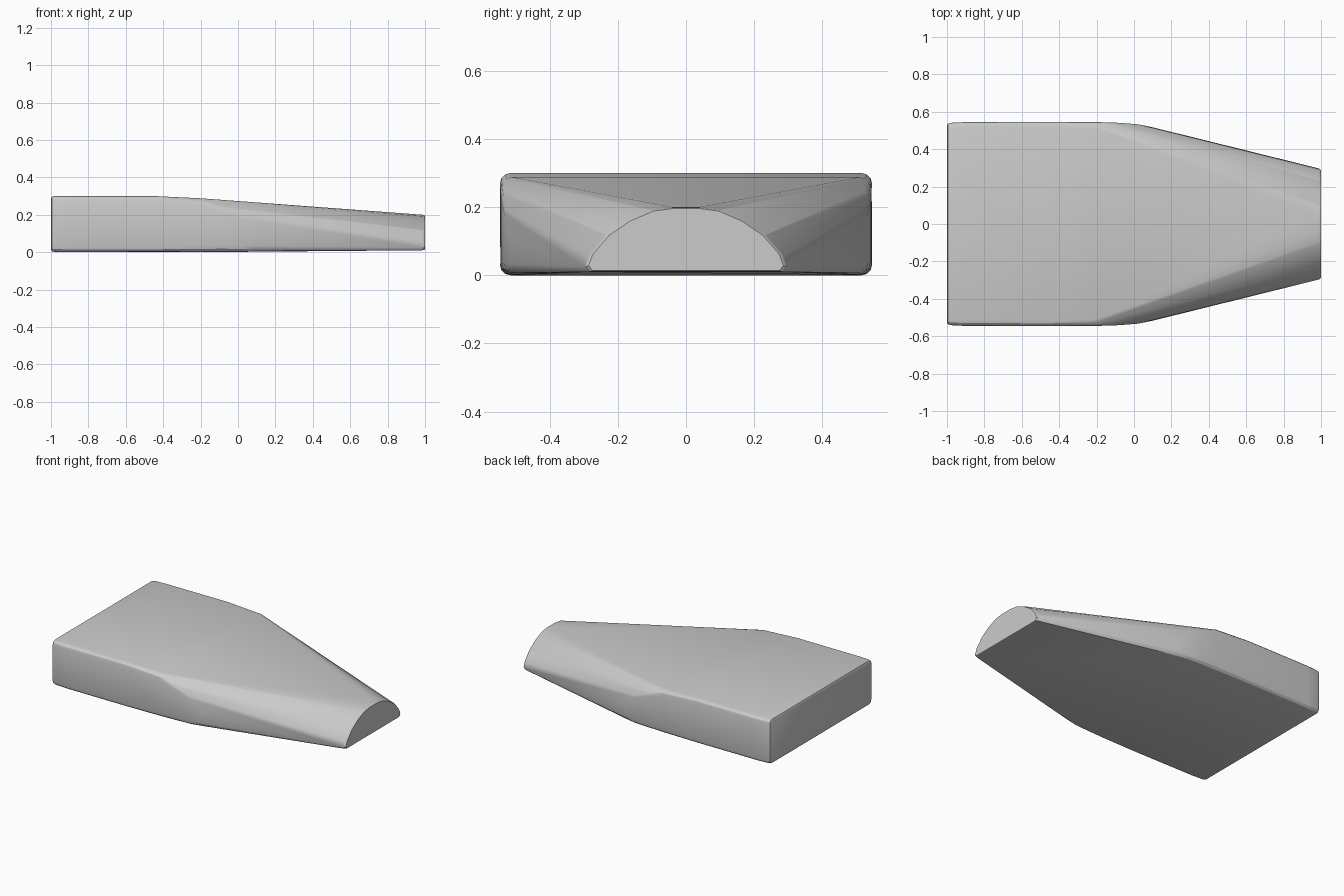
import bpy, bmesh
from math import sin, cos, pi

if "Cube" in bpy.data.objects:
    bpy.data.objects.remove(bpy.data.objects["Cube"])


def rounded_section(x, w, bottom, top, r):
    """Rectangular cross-section with rounded corners."""
    pts = []
    for sy in (-1, 1):
        for zc, sz in ((bottom + r, -1), (top - r, 1)):
            for i in range(4):
                a = i * pi / 6
                pts.append((x, sy * (w - r + r * cos(a)), zc + sz * r * sin(a)))
    return pts


def arch_section(x, inset):
    """Low arch cross-section at the narrow nose."""
    half = [(0.04, 0.2), (0.10, 0.192), (0.17, 0.162), (0.235, 0.118),
            (0.285, 0.06), (0.298, 0.025), (0.285, 0.01)]
    pts = []
    for y, z in half:
        k = 1 - inset / 0.25
        for s in (-1, 1):
            pts.append((x, s * y * k, 0.1 + (z - 0.1) * k))
    return pts


# Cross-sections along the body: x, half width, bottom, top, corner radius
stations = [
    (-1.0, 0.527, 0.014, 0.288, 0.02),
    (-0.995, 0.536, 0.005, 0.297, 0.025),
    (-0.98, 0.541, 0.001, 0.3, 0.03),
    (-0.9, 0.545, 0.0, 0.3, 0.03),
    (-0.45, 0.546, 0.0, 0.3, 0.03),
    (-0.2, 0.545, 0.0, 0.288, 0.035),
    (-0.08, 0.541, 0.001, 0.25, 0.035),
    (0.02, 0.533, 0.002, 0.21, 0.03),
    (0.10, 0.517, 0.003, 0.13, 0.03),
]
points = [p for s in stations for p in rounded_section(*s)]
points += arch_section(0.985, 0.0) + arch_section(0.995, 0.004) + arch_section(1.0, 0.01)

# Taut skin stretched over the sections
bm = bmesh.new()
for p in points:
    bm.verts.new(p)
hull = bmesh.ops.convex_hull(bm, input=bm.verts)
loose = {v for v in hull["geom_interior"] + hull["geom_unused"]
         if isinstance(v, bmesh.types.BMVert) and not v.link_faces}
bmesh.ops.delete(bm, geom=list(loose), context="VERTS")
bmesh.ops.dissolve_limit(bm, angle_limit=0.01, verts=bm.verts, edges=bm.edges)
bmesh.ops.recalc_face_normals(bm, faces=bm.faces)
mesh = bpy.data.meshes.new("tapered_body")
bm.to_mesh(mesh)
bm.free()

body = bpy.data.objects.new("tapered_body", mesh)
bpy.context.collection.objects.link(body)
bpy.context.view_layer.objects.active = body
body.select_set(True)
bpy.ops.object.shade_smooth_by_angle(angle=0.5)
